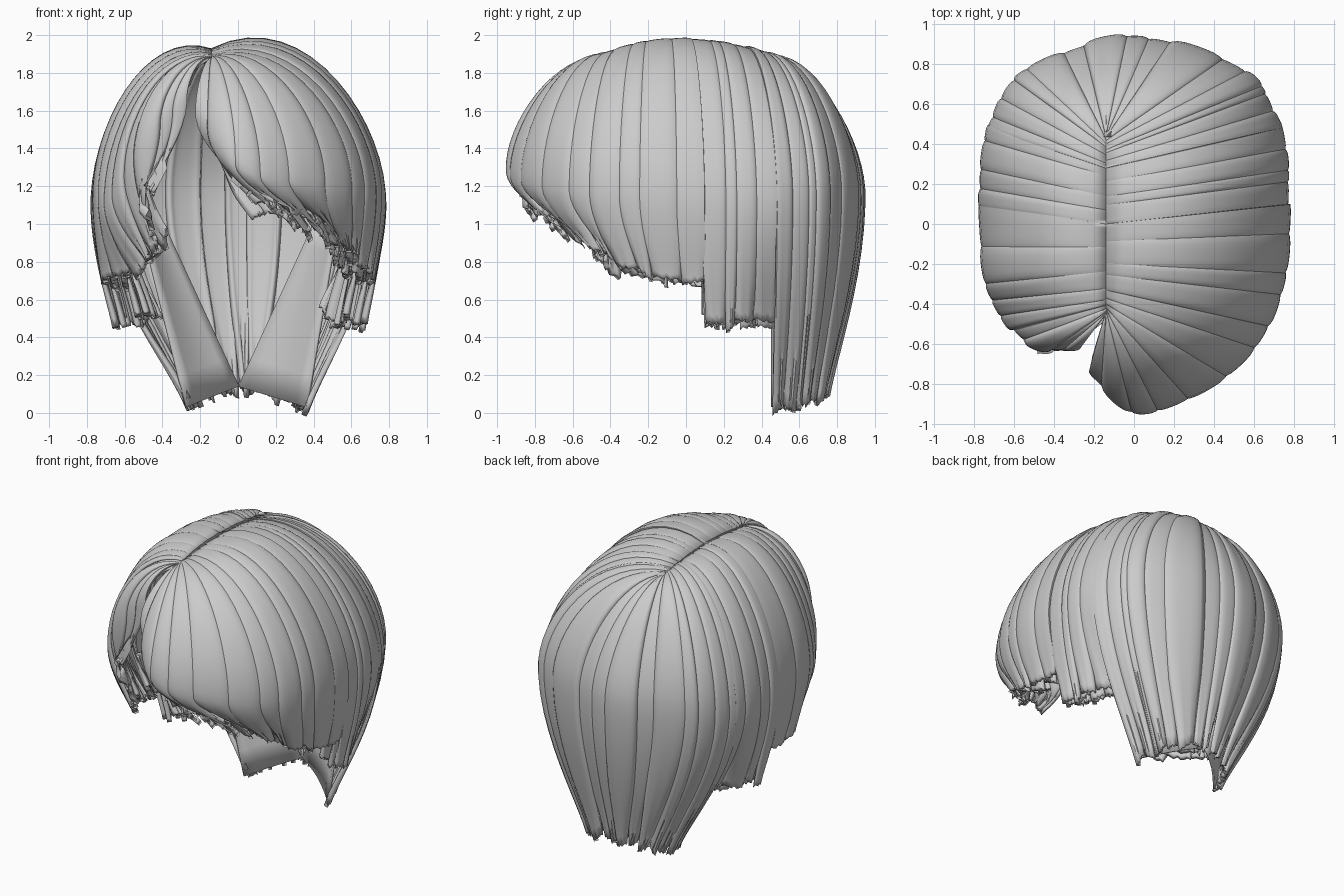
import bpy, bmesh, math, random
from mathutils import Vector as V

random.seed(4)
if "Cube" in bpy.data.objects:
    bpy.data.objects.remove(bpy.data.objects["Cube"])

hair = bpy.data.materials.new("hair_grey")
hair.use_nodes = True
GREY = (0.6, 0.6, 0.6, 1)
hair.diffuse_color = GREY
hair.node_tree.nodes["Principled BSDF"].inputs["Base Color"].default_value = GREY

PART_X = -0.14
CENTRE = V((0, 0, 1.1))


def guide(root_y, bulge, tip):
    """Guide strand: root on the arched parting, widest point, tip."""
    return V((PART_X, root_y, 1.93 - .25 * root_y ** 2)), V(bulge), V(tip)


def mirrored(guides, shift=0):
    flip = V((-1, 1, 1))
    return [(r, b * flip, t * flip + V((shift, 0, 0))) for r, b, t in reversed(guides)]


fringe = [
    guide(-.44, (-.23, -.75, 1.58), (.1, -.86, 1.12)),
    guide(-.43, (.02, -.94, 1.3), (.3, -.77, 1.06)),
    guide(-.41, (.38, -.81, 1.22), (.52, -.57, .94)),
    guide(-.36, (.63, -.58, 1.18), (.62, -.42, .82)),
]
side = [
    guide(-.2, (.75, -.25, 1.15), (.7, -.18, .73)),
    guide(0, (.78, .1, 1.1), (.72, .11, .68)),
]
long_side = [
    guide(0, (.78, .08, 1.1), (.7, .11, .48)),
    guide(.16, (.78, .3, 1.1), (.66, .29, .47)),
    guide(.3, (.75, .5, 1.1), (.54, .5, .48)),
]
nape = [
    guide(.28, (.74, .48, 1.1), (.37, .46, .04)),
    guide(.4, (.56, .76, 1.15), (.28, .66, .05)),
]
middle = [guide(.44, (0, .94, 1.15), (.03, .75, .1))]
temple = [
    guide(-.36, (-.68, -.42, 1.12), (-.5, -.41, .78)),
    guide(-.42, (-.57, -.57, 1.33), (-.47, -.53, .95)),
    guide(-.44, (-.43, -.63, 1.5), (-.48, -.6, 1.18)),
    guide(-.45, (-.27, -.62, 1.66), (-.46, -.62, 1.2)),
]


def spline(points, u):
    """Catmull-Rom through evenly spaced points, u from 0 to 1."""
    last = len(points) - 1
    f = min(max(u, 0), 1) * last
    i = min(int(f), last - 1)
    t = f - i
    b, c = points[i], points[i + 1]
    a = points[i - 1] if i else b * 2 - c
    d = points[i + 2] if i + 2 <= last else c * 2 - b
    return b + (c - a) * t / 2 + (a - b * 2.5 + c * 2 - d / 2) * t * t \
        + ((b - c) * 3 + d - a) * t ** 3 / 2


def bezier(a, b, c, d, t):
    s = 1 - t
    return a * s ** 3 + b * 3 * s * s * t + c * 3 * s * t * t + d * t ** 3


def strand_point(guides, u, v, drop):
    """Point on the hair surface: u across the group, v from root to tip."""
    root, bulge, tip = (spline([g[k] for g in guides], u) for k in range(3))
    tip = tip - V((0, 0, drop))
    out = bulge - root
    out.z = 0
    sideways = abs(out.x) / out.length
    if v < .6:
        # The crown is highest at mid length of the parting
        crown = sideways * (1 - 4 * root.y ** 2)
        lift = V((0, 0, (.25 if out.x > 0 else .12) * crown))
        rise = V((0, 0, (root.z - bulge.z) * (.4 + .1 * sideways)))
        first = root + out * (.42 + .13 * sideways) + lift
        return bezier(root, first, bulge + rise, bulge, v / .6)
    down = V((0, 0, (bulge.z - tip.z) * .4))
    return bezier(bulge, bulge - down, tip.lerp(bulge, .2), tip, (v - .6) / .4)


def add_grid(bm, point, across, along):
    rows = [[bm.verts.new(point(i / across, j / along)) for i in range(across + 1)]
            for j in range(along + 1)]
    for low, high in zip(rows, rows[1:]):
        for i in range(across):
            bm.faces.new((low[i], low[i + 1], high[i + 1], high[i]))


def finish(name, bm, thickness):
    mesh = bpy.data.meshes.new(name)
    bm.to_mesh(mesh)
    bm.free()
    obj = bpy.data.objects.new(name, mesh)
    bpy.context.collection.objects.link(obj)
    mesh.materials.append(hair)
    solid = obj.modifiers.new("thickness", "SOLIDIFY")
    solid.thickness = thickness
    solid.offset = -1
    bpy.ops.object.select_all(action="DESELECT")
    obj.select_set(True)
    bpy.context.view_layer.objects.active = obj
    bpy.ops.object.shade_smooth_by_angle(angle=math.radians(40))


def locks(name, guides, count, inset=0, extra=0, start=0):
    """Overlapping ridged locks filling one group of guide strands."""
    bm = bmesh.new()
    cuts = [(i + random.uniform(-.3, .3) * (0 < i < count)) / count for i in range(count + 1)]
    for lo, hi in zip(cuts, cuts[1:]):
        layer = random.uniform(-.012, .01) - inset
        drop = extra + random.uniform(-.025, .025)
        slant = random.uniform(-.03, .03)
        pad = (hi - lo) * .16

        def point(s, v):
            v = start + v * (1 - start)
            # Locks narrow slightly towards their tips
            narrow = pad * (1 - 1.1 * max(0, v - .8) / .2)
            u = lo - narrow + (hi - lo + 2 * narrow) * s
            fall = drop + slant * (2 * s - 1) + .01 * math.cos(s * 19)
            p = strand_point(guides, u, v, fall)
            e = .01
            inside = min(max(u, 0), 1 - e)
            du = strand_point(guides, inside + e, v, fall) - strand_point(guides, inside, v, fall)
            ahead = min(v + e, 1)
            dv = strand_point(guides, u, ahead, fall) - strand_point(guides, u, ahead - e, fall)
            normal = dv.cross(du)
            if normal.length < 1e-7:
                normal = p - CENTRE
            normal.normalize()
            if normal.dot(p - CENTRE) < 0:
                normal.negate()
            ridge = .02 * (1 - abs(2 * s - 1) ** 4) - .012
            return p + normal * (ridge + layer) * min(1, .25 + v * 3)

        add_grid(bm, point, 8, 26)
    # Make every lock face outwards
    bm.normal_update()
    flipped = [f for f in bm.faces if f.normal.dot(f.calc_center_median() - CENTRE) < 0]
    if len(flipped) > len(bm.faces) / 2:
        bmesh.ops.reverse_faces(bm, faces=bm.faces)
    finish(name, bm, .03)


# Outer layer, from the fringe around the back to the other temple
left_front = fringe + side
right_front = mirrored(side) + temple
right_long = mirrored(long_side, .03)
back = nape + middle + mirrored(nape, .08)
locks("fringe_and_left_side", left_front, 11)
locks("left_ear_locks", long_side, 4, .008)
locks("back_hair", back, 15)
locks("right_ear_locks", right_long, 4, .008)
locks("right_side_and_temple", right_front, 9)

# Shorter under layers, thickening the hem
for label, guides, count in (("left_side", left_front[2:], 7), ("left_ear", long_side, 4),
                             ("right_side", right_front[:-2], 5), ("right_ear", right_long, 4)):
    locks(label + "_under_locks", guides, count, .05, .01, .5)
    locks(label + "_inner_locks", guides, count, .12, 0, .7)
locks("fringe_under_locks", fringe[:3], 5, .04, .04, .4)

# Flat inner panels crossing at the nape
for label, sign, low_x in (("left", 1, .36), ("right", -1, -.28)):
    outer = V((.52 * sign, .46, 1)), V((low_x, .46, .03))
    inner = V((.42 * sign, .6, 1.05)), V((0, .7, .14))
    bm = bmesh.new()
    add_grid(bm, lambda s, v: outer[0].lerp(outer[1], v).lerp(inner[0].lerp(inner[1], v), s)
             + V((0, .03 * math.sin(math.pi * s), 0)), 6, 6)
    finish(label + "_nape_panel", bm, .015)
